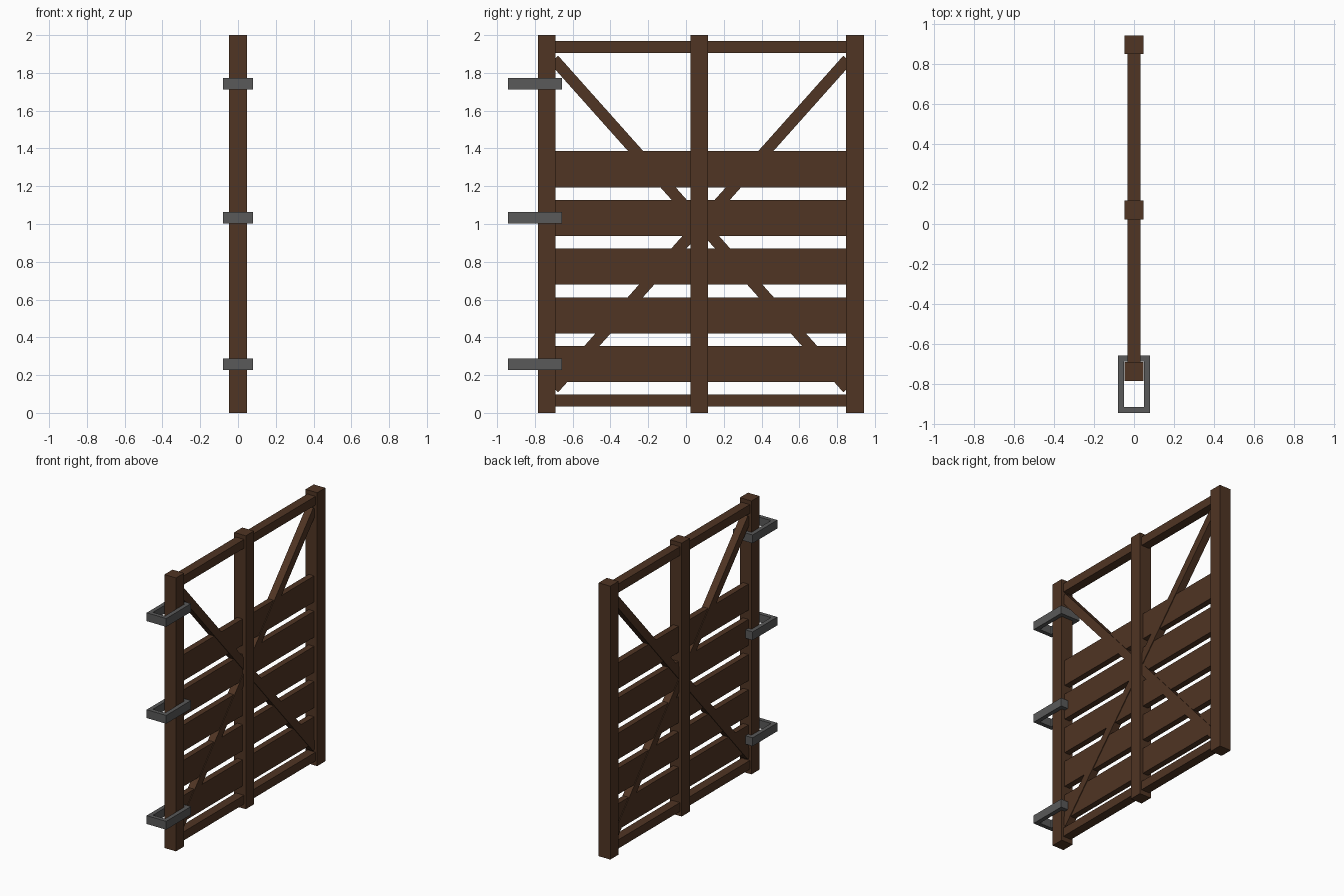
import bpy, math

if "Cube" in bpy.data.objects:
    bpy.data.objects.remove(bpy.data.objects["Cube"])


def material(name, colour):
    m = bpy.data.materials.new(name)
    m.use_nodes = True
    m.diffuse_color = colour
    m.node_tree.nodes["Principled BSDF"].inputs["Base Color"].default_value = colour
    return m


WOOD = material("dark brown wood", (0.080, 0.035, 0.017, 1))
IRON = material("grey iron", (0.100, 0.100, 0.100, 1))


def box(name, size, centre, mat=WOOD, tilt=0.0):
    """Box of full size, optionally tilted about the x axis."""
    bpy.ops.mesh.primitive_cube_add(size=1, location=centre, rotation=(tilt, 0, 0))
    ob = bpy.context.object
    ob.name = name
    ob.scale = size
    bpy.ops.object.transform_apply(location=False, rotation=False, scale=True)
    ob.data.materials.append(mat)
    return ob


POST = 0.094
MID_Y = 0.078            # middle of the gate panel
Y_POSTS = {"hinge_post": -0.737, "middle_post": 0.07, "latch_post": 0.895}
SPAN = Y_POSTS["latch_post"] - Y_POSTS["hinge_post"]

# Upright posts
for name, y in Y_POSTS.items():
    box(name, (POST, POST, 2.0), (0, y, 1.0))

# Top and bottom rails
for name, z in (("bottom_rail", 0.066), ("top_rail", 1.938)):
    box(name, (0.066, SPAN, 0.064), (0, MID_Y, z))

# Horizontal planks
for i in range(5):
    box(f"plank_{i + 1}", (0.044, SPAN, 0.191), (0, MID_Y, 0.259 + i * 0.2577))

# Crossed diagonal braces
run, rise = 1.535, 1.72
for name, side in (("rising_brace", 1), ("falling_brace", -1)):
    box(name, (0.054, math.hypot(run, rise) + 0.03, 0.06),
        (0, MID_Y, 1.0), tilt=side * math.atan2(rise, run))

# Iron hinge loops around the hinge post
X_OUT, Y_MIN, Y_MAX, BAR, H = 0.079, -0.943, -0.657, 0.03, 0.061


def hinge_loop(name, z):
    def ring(inset, dz):
        x, y0, y1 = X_OUT - inset, Y_MIN + inset, Y_MAX - inset
        return [(-x, y0, dz), (x, y0, dz), (x, y1, dz), (-x, y1, dz)]

    # corner loops: outer bottom, outer top, inner top, inner bottom
    loops = [ring(0, -H / 2), ring(0, H / 2), ring(BAR, H / 2), ring(BAR, -H / 2)]
    verts = [v for loop in loops for v in loop]
    faces = []
    for k in range(4):
        n = (k + 1) % 4
        for i in range(4):
            j = (i + 1) % 4
            faces.append((k * 4 + i, k * 4 + j, n * 4 + j, n * 4 + i))
    mesh = bpy.data.meshes.new(name)
    mesh.from_pydata(verts, [], faces)
    mesh.materials.append(IRON)
    ob = bpy.data.objects.new(name, mesh)
    ob.location.z = z
    bpy.context.collection.objects.link(ob)


for name, z in (("lower", 0.258), ("middle", 1.033), ("upper", 1.742)):
    hinge_loop(name + "_hinge_loop", z)
